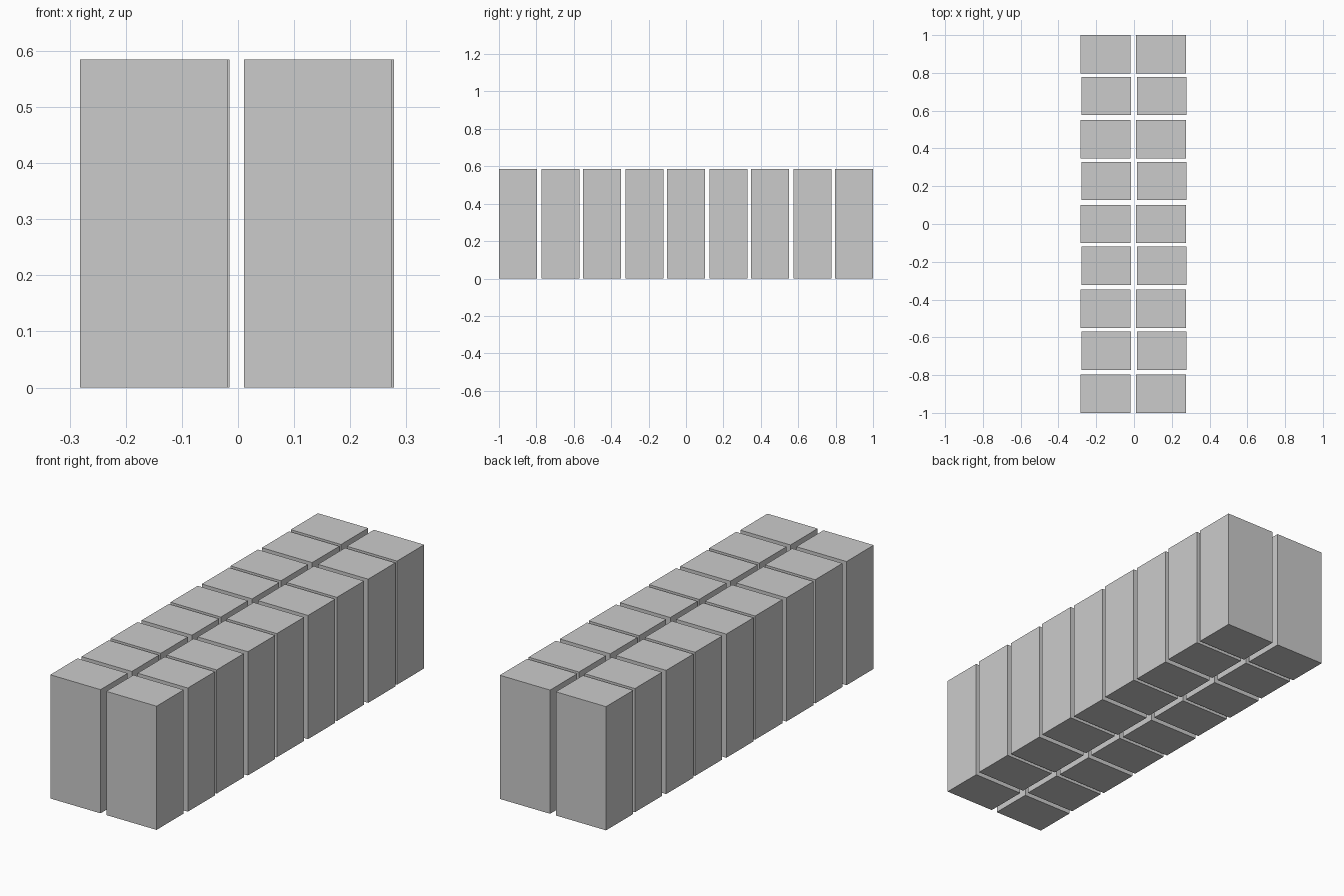
import bpy

if "Cube" in bpy.data.objects:
    bpy.data.objects.remove(bpy.data.objects["Cube"])

WIDTH, DEPTH, HEIGHT = 0.263, 0.203, 0.585
COLUMN_X = (-0.1485, 0.1445)   # centres of the two columns
PAIR_STEP = (2.0 - DEPTH) / 4  # rows repeat in pairs along y
ROW_OFFSET = 0.228             # second row of each pair
SHIFT_X = 0.004                # alternate rows sit slightly to the right


def block(name, x, y):
    bpy.ops.mesh.primitive_cube_add(size=1, location=(x, y, HEIGHT / 2))
    obj = bpy.context.object
    obj.name = name
    obj.scale = (WIDTH, DEPTH, HEIGHT)
    bpy.ops.object.transform_apply(location=False, rotation=False, scale=True)


# Two columns of nine upright blocks, with alternate rows nudged
for row in range(9):
    pair, second = divmod(row, 2)
    y = -1 + DEPTH / 2 + pair * PAIR_STEP + second * ROW_OFFSET
    for side, cx in zip(("left", "right"), COLUMN_X):
        block(f"block_{side}_{row + 1}", cx - SHIFT_X / 2 + second * SHIFT_X, y)
